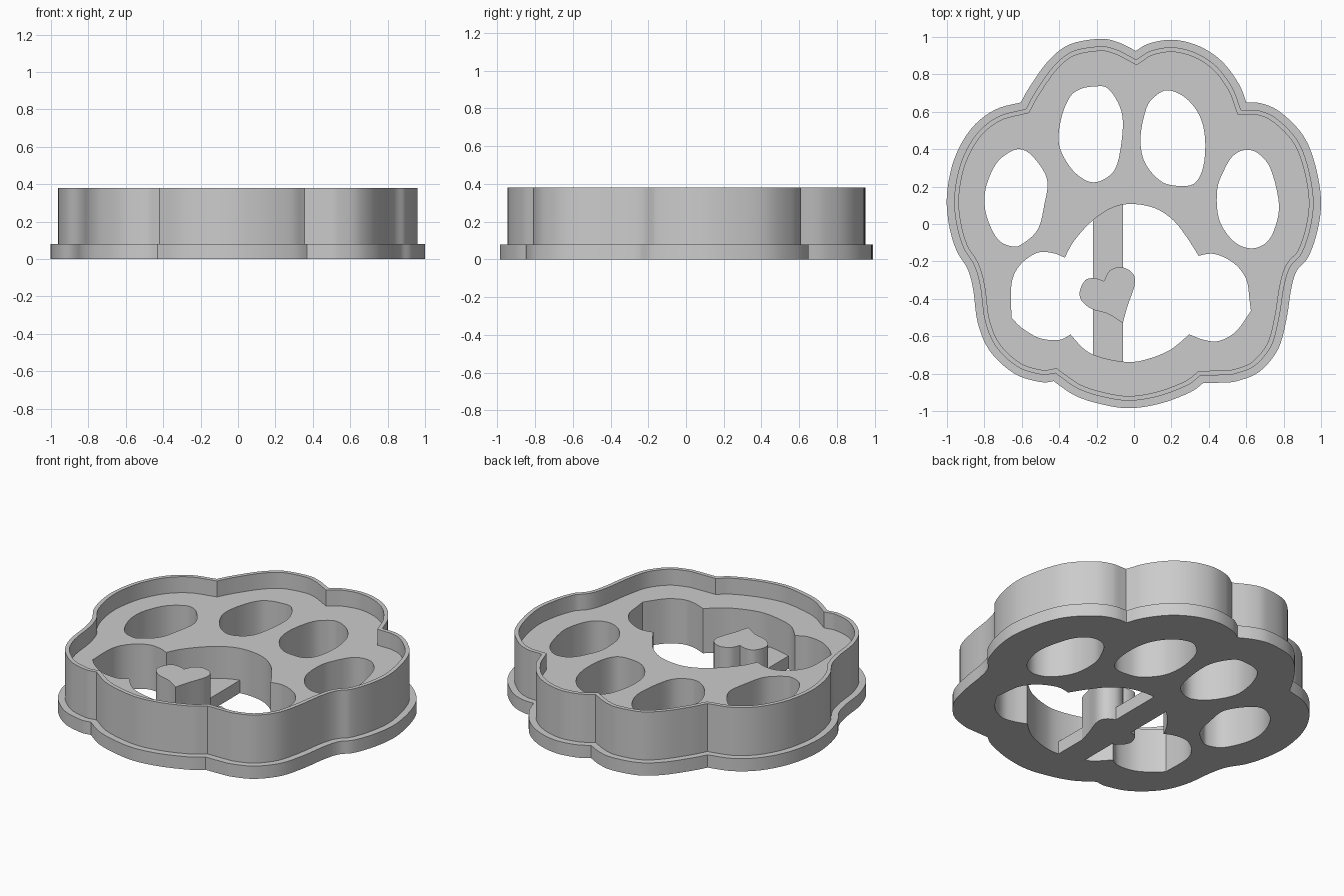
import bpy
import bmesh
import math
from mathutils import Matrix, Vector

old = bpy.data.objects.get("Cube")
if old:
    bpy.data.objects.remove(old, do_unlink=True)

grey = bpy.data.materials.new("plain_grey")
grey.use_nodes = True
grey.diffuse_color = (0.6, 0.6, 0.6, 1)
grey.node_tree.nodes["Principled BSDF"].inputs["Base Color"].default_value = (0.6, 0.6, 0.6, 1)

FLANGE_TOP, FLOOR_TOP, WALL_TOP = 0.08, 0.28, 0.38
STEPS = 5


def spline(points, closed):
    """Smooth curve through the points; an open run leaves off its last point."""
    pts = [Vector(p) for p in points]
    n = len(pts)
    pick = (lambda i: pts[i % n]) if closed else (lambda i: pts[min(max(i, 0), n - 1)])
    out = []
    for i in range(n if closed else n - 1):
        a, b, c, d = (pick(i + k) for k in (-1, 0, 1, 2))
        for s in range(STEPS):
            t = s / STEPS
            out.append(0.5 * (2 * b + (c - a) * t + (2 * a - 5 * b + 4 * c - d) * t * t
                              + (3 * b - a - 3 * c + d) * t ** 3))
    return out


def outline(*runs):
    """Closed outline from smooth runs that meet at sharp corners."""
    if len(runs) == 1:
        return spline(runs[0], True)
    out = []
    for i, run in enumerate(runs):
        out += spline(run + [runs[(i + 1) % len(runs)][0]], False)
    return out


def inset(loop, distance):
    """Mitred inward offset of a clockwise outline."""
    out = []
    for i, p in enumerate(loop):
        before = (p - loop[i - 1]).normalized()
        after = (loop[(i + 1) % len(loop)] - p).normalized()
        n1, n2 = Vector((before.y, -before.x)), Vector((after.y, -after.x))
        out.append(p + (n1 + n2) * distance / max(1 + n1.dot(n2), 0.4))
    return out


def slab(name, loops, bottom, top):
    """Extruded flat shape; every loop after the first is a hole."""
    curve = bpy.data.curves.new(name, "CURVE")
    curve.dimensions = "2D"
    curve.fill_mode = "BOTH"
    curve.extrude = (top - bottom) / 2
    for loop in loops:
        s = curve.splines.new("POLY")
        s.points.add(len(loop) - 1)
        for point, co in zip(s.points, loop):
            point.co = (co[0], co[1], 0, 1)
        s.use_cyclic_u = True
    helper = bpy.data.objects.new(name + "_profile", curve)
    bpy.context.collection.objects.link(helper)
    graph = bpy.context.evaluated_depsgraph_get()
    mesh = bpy.data.meshes.new_from_object(helper.evaluated_get(graph))
    bpy.data.objects.remove(helper, do_unlink=True)
    mesh.transform(Matrix.Translation((0, 0, (top + bottom) / 2)))
    bm = bmesh.new()
    bm.from_mesh(mesh)
    bmesh.ops.remove_doubles(bm, verts=bm.verts, dist=0.0001)
    bmesh.ops.recalc_face_normals(bm, faces=bm.faces)
    bm.to_mesh(mesh)
    bm.free()
    mesh.name = name
    mesh.materials.clear()
    mesh.materials.append(grey)
    mesh.shade_smooth()
    mesh.set_sharp_from_angle(angle=math.radians(30))
    obj = bpy.data.objects.new(name, mesh)
    bpy.context.collection.objects.link(obj)
    return obj


# Paw silhouette, clockwise from the notch between the middle toes
rim = outline(
    [(.01, .925), (.08, .965), (.21, .985), (.35, .95), (.47, .87), (.56, .75)],
    [(.6, .65), (.68, .645), (.78, .6), (.9, .48), (.965, .33), (1, .13), (.98, -.04),
     (.93, -.18), (.87, -.25), (.84, -.35), (.815, -.51), (.77, -.67), (.67, -.79),
     (.55, -.84), (.47, -.848)],
    [(.37, -.85), (.3, -.9), (.14, -.96), (-.03, -.985), (-.19, -.96), (-.32, -.915)],
    [(-.43, -.84), (-.5, -.845), (-.64, -.8), (-.77, -.68), (-.835, -.53), (-.86, -.35),
     (-.89, -.24), (-.95, -.14), (-.99, 0), (-1, .16), (-.96, .35), (-.87, .51), (-.745, .61)],
    [(-.605, .65), (-.56, .73), (-.46, .87), (-.345, .96), (-.18, .99), (-.08, .97)])
wall_outside = inset(rim, 0.04)
wall_inside = inset(rim, 0.065)

# Toe openings
right_outer_toe = outline(
    [(-.61, .4), (-.54, .36), (-.465, .24), (-.48, .1), (-.515, -.03), (-.595, -.105),
     (-.65, -.12), (-.73, -.08), (-.79, .05), (-.795, .18), (-.745, .31), (-.68, .375)])
right_inner_toe = outline(
    [(-.215, .735), (-.14, .725), (-.075, .625), (-.06, .51), (-.09, .32), (-.15, .245),
     (-.235, .225), (-.33, .29), (-.4, .42), (-.39, .56), (-.345, .675), (-.29, .72)])
left_inner_toe = outline(
    [(.18, .715), (.275, .675), (.35, .58), (.38, .455), (.37, .305), (.32, .215),
     (.22, .205), (.135, .235), (.055, .335), (.035, .465), (.065, .615), (.11, .68)])
left_outer_toe = outline(
    [(.59, .395), (.66, .38), (.73, .295), (.775, .105), (.75, -.03), (.7, -.105),
     (.62, -.13), (.53, -.09), (.455, .025), (.445, .185), (.485, .295), (.53, .365)])

# Large pad opening
pad = outline(
    [(-.37, -.18), (-.32, -.09), (-.225, .015), (-.12, .085), (-.015, .107), (.11, .085),
     (.21, .02), (.285, -.075)],
    [(.345, -.17), (.43, -.16), (.535, -.21), (.6, -.295), (.617, -.4)],
    [(.625, -.465), (.545, -.575), (.455, -.625), (.375, -.62)],
    [(.295, -.59), (.19, -.675), (.055, -.727), (-.05, -.737), (-.185, -.71), (-.265, -.67)],
    [(-.34, -.59), (-.4, -.62), (-.505, -.61), (-.6, -.555)],
    [(-.655, -.5), (-.655, -.32), (-.61, -.22), (-.52, -.155), (-.435, -.155)])

# Small heart standing on the bridge
heart = outline(
    [(-.16, -.305), (-.13, -.25), (-.07, -.23), (-.01, -.26), (.005, -.32), (-.035, -.44)],
    [(-.06, -.53), (-.14, -.48), (-.225, -.455), (-.28, -.41), (-.29, -.36), (-.26, -.3),
     (-.21, -.29)])

# Bridge ends follow the pad opening and sink slightly into it
bridge = [(-.22, .03), (-.14, .085), (-.06, .11), (-.06, -.745), (-.14, -.73), (-.22, -.71)]

slab("base_flange", [rim, wall_outside], 0, FLANGE_TOP)
slab("outer_wall", [wall_outside, wall_inside], 0, WALL_TOP)
slab("floor_plate", [wall_inside, right_outer_toe, right_inner_toe, left_inner_toe,
                     left_outer_toe, pad], 0, FLOOR_TOP)
slab("bridge_bar", [bridge], 0, FLANGE_TOP)
slab("heart_post", [heart], 0, FLOOR_TOP)
